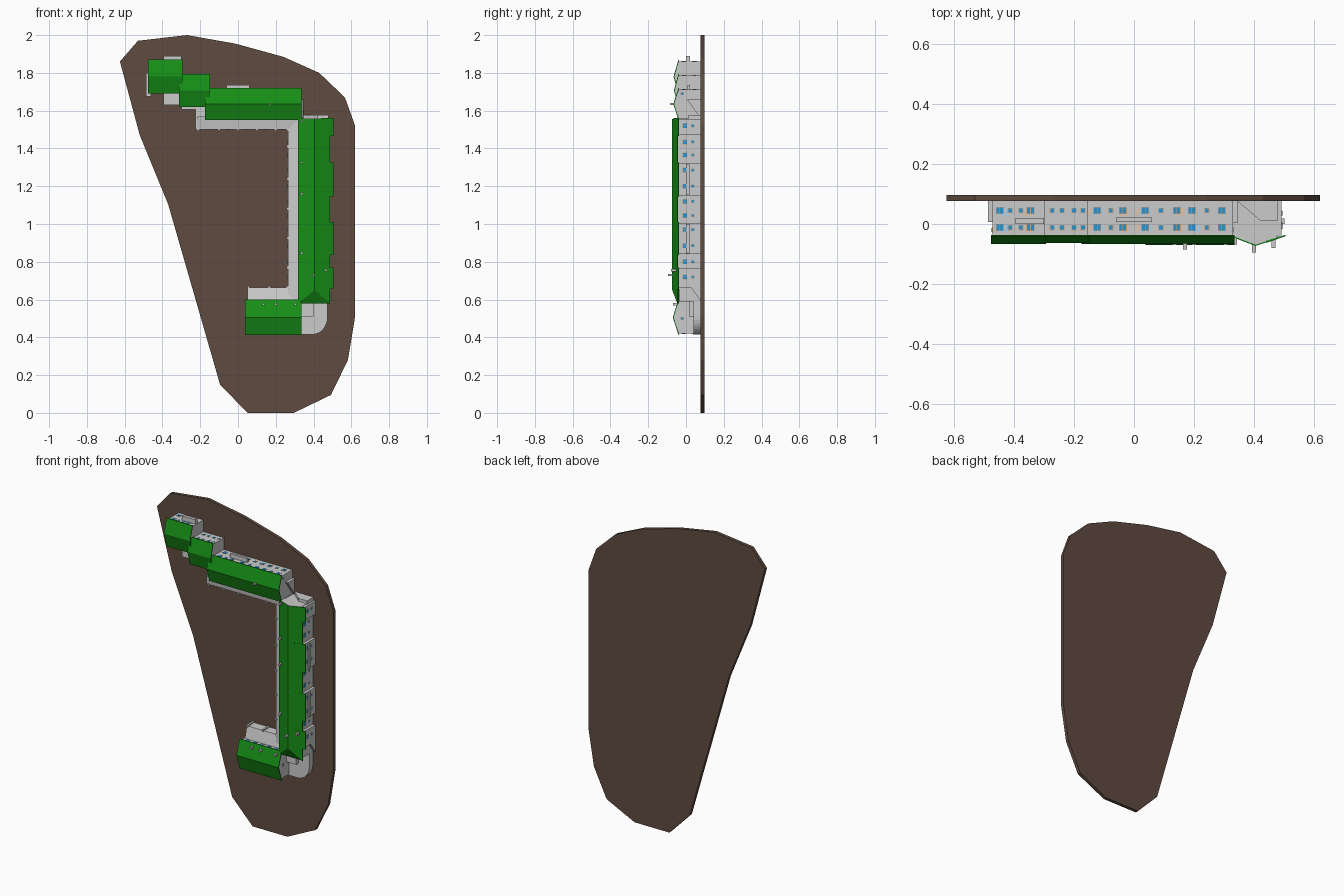
import bpy, bmesh, math

if "Cube" in bpy.data.objects:
    bpy.data.objects.remove(bpy.data.objects["Cube"])

G = 0.076      # ground surface; the buildings rise from it towards -y


def material(name, rgb):
    m = bpy.data.materials.new(name)
    m.diffuse_color = (*rgb, 1)
    m.use_nodes = True
    m.node_tree.nodes["Principled BSDF"].inputs["Base Color"].default_value = m.diffuse_color
    return m


GREEN = material("roof_green", (0.008, 0.27, 0.008))
BROWN = material("soil_brown", (0.115, 0.07, 0.05))
BLUE = material("glass_blue", (0.02, 0.3, 0.65))
TAN = material("frame_tan", (0.6, 0.36, 0.2))


def finish(name, bm, mat=None):
    bmesh.ops.recalc_face_normals(bm, faces=bm.faces)
    me = bpy.data.meshes.new(name)
    bm.to_mesh(me)
    bm.free()
    ob = bpy.data.objects.new(name, me)
    bpy.context.collection.objects.link(ob)
    if mat:
        me.materials.append(mat)
    return ob


def add_prism(bm, pts, axis, a, b, shift=0):
    """Extrude a profile: axis x takes (z,y), axis z takes (x,y), axis y takes (x,z).
    shift moves the third point of the first end, which makes a hipped end."""
    def pos(p, t):
        return {"x": (t, p[1], p[0]), "z": (p[0], p[1], t), "y": (p[0], t, p[1])}[axis]
    lo = [bm.verts.new(pos(p, a + (shift if i == 2 else 0))) for i, p in enumerate(pts)]
    hi = [bm.verts.new(pos(p, b)) for p in pts]
    n = len(pts)
    bm.faces.new(lo)
    bm.faces.new(hi[::-1])
    for i in range(n):
        bm.faces.new((lo[i], hi[i], hi[(i + 1) % n], lo[(i + 1) % n]))


def prism(name, pts, axis, a, b, mat=None, shift=0):
    bm = bmesh.new()
    add_prism(bm, pts, axis, a, b, shift)
    return finish(name, bm, mat)


def add_box(bm, x0, x1, y0, y1, z0, z1):
    add_prism(bm, [(x0, z0), (x1, z0), (x1, z1), (x0, z1)], "y", y0, y1)


def boxes(name, items, mat=None):
    bm = bmesh.new()
    for it in items:
        add_box(bm, *it)
    return finish(name, bm, mat)


# Ground slab
prism("ground_slab", [(-.625, 1.86), (-.53, 1.97), (-.27, 2), (-.015, 1.955), (.24, 1.885),
      (.43, 1.8), (.566, 1.67), (.62, 1.52), (.62, .51), (.582, .28), (.492, .095),
      (.295, 0), (.05, 0), (-.095, .15), (-.37, 1.105), (-.52, 1.47)], "y", G, 0.097, BROWN)


# Wings that run along x: gabled walls with an overhanging green roof
def wing(name, x0, x1, z0, z1, ridge):
    zm, eave, o = (z0 + z1) / 2, -0.036, 0.009
    prism(name + "_walls", [(z0 + o, G), (z0 + o, eave - .002), (zm, ridge + .004),
          (z1 - o, eave - .002), (z1 - o, G)], "x", x0 + .005, x1 - .005)
    prism(name + "_roof", [(z0, eave), (z0, eave - .004), (zm, ridge), (z1, eave - .004),
          (z1, eave), (zm, ridge + .005)], "x", x0, x1, GREEN)


wing("far_wing", -.477, -.293, 1.69, 1.87, -.066)
wing("step_wing", -.312, -.148, 1.62, 1.795, -.064)
wing("upper_wing", -.175, .335, 1.55, 1.72, -.067)
wing("lower_wing", .038, .335, .412, .60, -.07)

# Long wing along z, hipped at its lower end
prism("long_wing_walls", [(.325, G), (.325, -.038), (.405, -.069), (.475, -.046), (.475, G)],
      "z", .66, 1.558)
boxes("long_wing_end", [(.325, .475, -.036, G, .59, .67)])
prism("long_wing_roof", [(.318, -.036), (.318, -.04), (.405, -.073), (.487, -.046),
      (.487, -.042)], "z", .58, 1.555, GREEN, shift=.07)
bays = [(1.465, 1.56), (1.145, 1.325), (.835, 1.01), (.655, .77)]
wall_bm, roof_bm = bmesh.new(), bmesh.new()
for a, b in bays:
    add_box(wall_bm, .47, .492, -.038, G, a + .005, b - .005)
    add_prism(roof_bm, [(.44, -.056), (.505, -.036), (.505, -.041), (.44, -.063)], "z", a, b)
finish("bay_walls", wall_bm)
finish("bay_roofs", roof_bm, GREEN)

# Lean-to galleries around the courtyard
prism("upper_gallery", [(1.5, G), (1.5, .006), (1.57, -.004), (1.57, G)], "x", -.215, .33)
prism("long_gallery", [(.265, G), (.265, .006), (.335, -.004), (.335, G)], "z", .59, 1.56)
prism("lower_gallery", [(.59, G), (.59, -.002), (.665, .016), (.665, G)], "x", .05, .33)
boxes("gallery_posts",
      [(.258, .27, -.002, G, z - .007, z + .007) for z in (1.41, 1.24, 1.08, .925, .77)]
      + [(x - .006, x + .006, 0, G, 1.493, 1.505) for x in (-.21, -.1, 0, .1, .2, .262)]
      + [(x - .006, x + .006, .008, G, .66, .672) for x in (.056, .165, .26)])

# Porches, canopies and low annexes
boxes("porches", [
    (-.487, -.46, .007, G, 1.675, 1.80), (-.395, -.312, .0, G, 1.63, 1.71),
    (-.30, -.21, .01, G, 1.605, 1.64), (-.225, -.17, .006, G, 1.50, 1.62),
    (.325, .40, .015, G, .51, .60)])
boxes("canopies", [
    (-.395, -.30, .0, .02, 1.85, 1.89), (-.06, .06, .007, .022, 1.70, 1.737)]
    + [(.48, .502, .0, .018, a + .01, b - .01) for a, b in bays[1:3]])

# Outside stairs against the end walls
prism("upper_stair", [(1.66, .005), (1.66, G), (1.56, G)], "x", .325, .347)
prism("corner_stair", [(.42, .012), (.48, .012), (.48, G), (.345, G)], "z", 1.55, 1.577)
prism("lower_stair", [(.69, .008), (.69, G), (.595, G)], "x", .47, .492)

# Rounded terrace at the lower corner
arc = [(.395 + .08 * math.sin(t), .51 - .095 * math.cos(t))
       for t in (i * math.pi / 16 for i in range(9))]
prism("round_terrace", [(.32, .60), (.32, .415)] + arc + [(.475, .60)], "y", .04, G)

# Chimneys: x, z, top
chimneys = [(.17, 1.635, -.085), (.40, .73, -.095), (.465, .755, -.08), (.135, .575, -.07),
            (.20, .575, -.07), (.305, .575, -.07)]
chimneys += [(.337, z, -.068) for z in (1.545, 1.325, 1.16, .845)]
boxes("chimneys", [(x - .006, x + .006, top, -.02, z - .006, z + .006) for x, z, top in chimneys])

# Windows: frames with two panes when wide, one when narrow
panes, frames = bmesh.new(), bmesh.new()


def window(axis, wall, side, u, y, wide):
    w, h = (.013, .012) if wide else (.008, .009)

    def plate(bm, a, b, hh, depth):
        lo, hi = sorted((wall - side * .002, wall + side * depth))
        if axis == "z":
            add_box(bm, a, b, y - hh, y + hh, lo, hi)
        else:
            add_box(bm, lo, hi, y - hh, y + hh, a, b)
    plate(frames, u - w, u + w, h, .0015)
    spans = [(-w + .002, -.001), (.001, w - .002)] if wide else [(-w + .002, w - .002)]
    for a, b in spans:
        plate(panes, u + a, u + b, h - .002, .0025)


UP, DOWN = -.012, .045
# far, step and upper wings: wall position, then window columns (x, wide)
rows = [
    (1.861, 1.699, [(-.447, 1), (-.413, 0), (-.377, 0), (-.345, 1)]),
    (1.786, 1.629, [(-.273, 0), (-.24, 0), (-.2, 0), (-.17, 0)]),
    (1.711, 1.559, [(-.123, 1), (-.077, 0), (-.037, 1), (.037, 1), (.09, 0),
                    (.143, 1), (.193, 1), (.243, 0), (.293, 1)])]
for top, bottom, cols in rows:
    for x, wide in cols:
        for y in (UP, DOWN):
            window("z", top, 1, x, y, wide)
        window("z", bottom, -1, x, UP - .008, wide)
for x in (.08, .13, .18, .23, .28):
    window("z", .591, 1, x, UP - .006, 1)
    for y in (UP, DOWN):
        window("z", .421, -1, x, y, 1)
# long wing, outer and courtyard sides
for z in (1.52, 1.435, 1.365, 1.285, 1.2, 1.12, 1.045, .97, .885, .8, .72):
    wall = .492 if any(a < z < b for a, b in bays) else .475
    window("x", wall, 1, z, -.006, 1)
    window("x", wall, 1, z, .036, 0)
    window("x", .325, -1, z, -.022, 0)
    window("x", .265, -1, z, .042, 1)
for x in (-.16, -.05, .05, .15, .23):
    window("z", 1.5, -1, x, .042, 1)
# end walls
for x, z, side in ((-.472, 1.83, -1), (.043, .47, -1), (.043, .54, -1), (.33, .50, 1),
                   (.33, 1.69, 1)):
    window("x", x, side, z, UP - .008, 0)
finish("window_frames", frames, TAN)
finish("window_panes", panes, BLUE)
